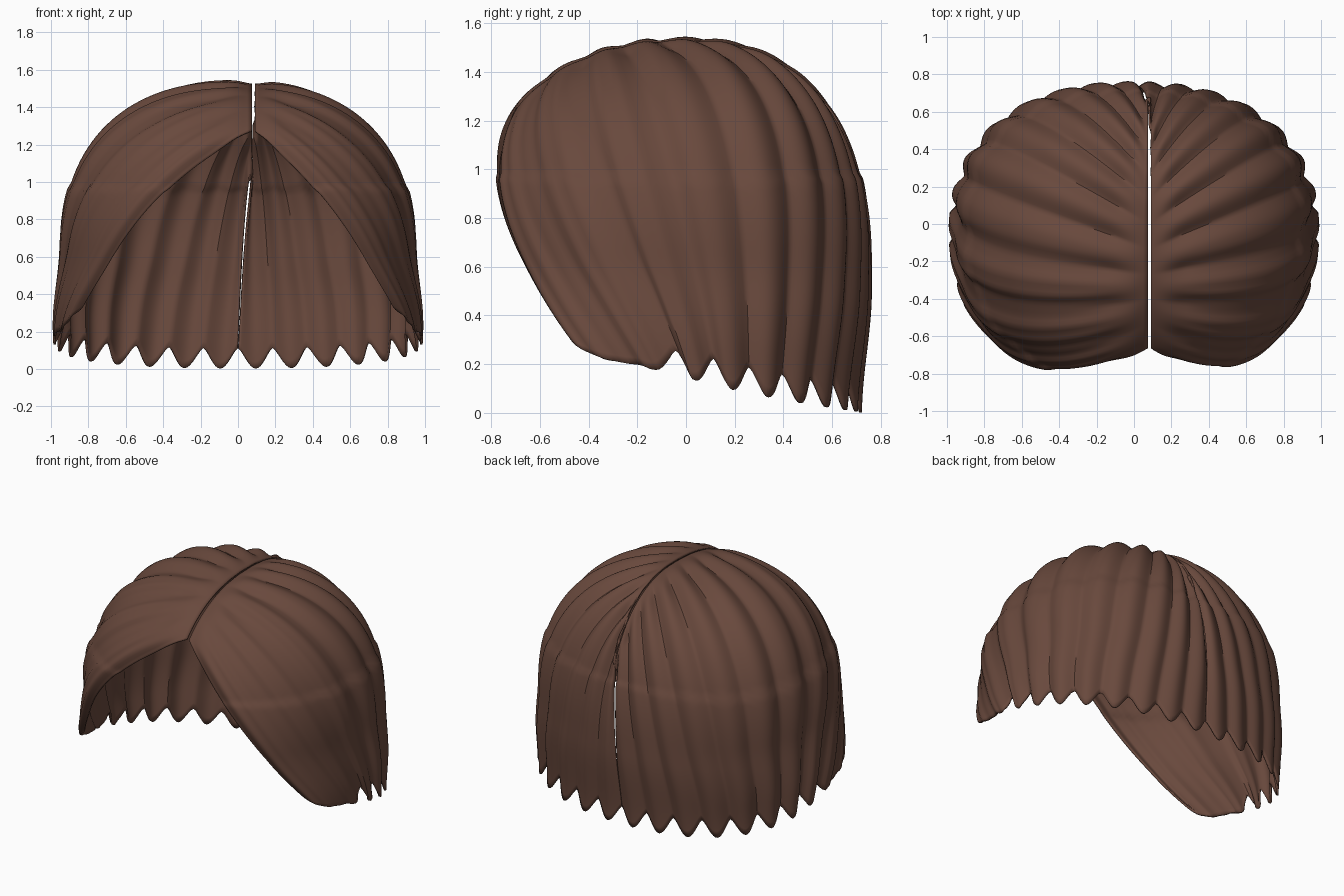
import bpy, bmesh, math
from mathutils import Vector

if "Cube" in bpy.data.objects:
    bpy.data.objects.remove(bpy.data.objects["Cube"])

A, B_BACK, B_FRONT, H, ZC = 0.942, 0.75, 0.89, 0.94, 0.6   # dome half sizes and waist height
N_XY, N_Z = 2.3, 2.4                                       # roundness exponents
LOCKS, PER_LOCK, STEPS = 10, 14, 60                        # locks per half and mesh density
PART_X = 0.082

brown = bpy.data.materials.new("brown hair")
brown.diffuse_color = (0.14, 0.066, 0.046, 1)
brown.use_nodes = True
brown.node_tree.nodes["Principled BSDF"].inputs["Base Color"].default_value = brown.diffuse_color


def smooth(e0, e1, v):
    k = min(1, max(0, (v - e0) / (e1 - e0)))
    return k * k * (3 - 2 * k)


def project(p):
    """Push a point onto the head shape: a dome above the waist, a straight skirt below."""
    b = B_BACK if p.y > 0 else B_FRONT
    rad = (abs(p.x) / A) ** N_XY + (abs(p.y) / b) ** N_XY
    if p.z <= ZC:
        s = rad ** (-1 / N_XY)
        return Vector((p.x * s, p.y * s, p.z))
    lo, hi = 0.1, 10.0
    for _ in range(32):
        s = (lo + hi) / 2
        f = rad * s ** N_XY + ((p.z - ZC) * s / H) ** N_Z
        lo, hi = (s, hi) if f < 1 else (lo, s)
    return Vector((p.x * lo, p.y * lo, ZC + (p.z - ZC) * lo))


def part_point(u, side):
    """Root of a lock on the parting line."""
    y = -0.675 + 1.355 * u
    b = B_BACK if y > 0 else B_FRONT
    z = ZC + H * (1 - (abs(y) / b) ** N_XY) ** (1 / N_Z)
    return Vector((PART_X + side * 0.008, y, z))


def hem_point(u, side, bump):
    """Tip of a lock on the scalloped lower edge."""
    th = math.radians(-26 + 116 * u - 7 * smooth(0.14, 0, u))
    z = 0.002 + 0.26 * (1 - u) ** 2.4 + 0.11 * smooth(0.1, 0.22, u) * (1 - bump)
    z += 0.07 * max(0, 1 - u / 0.09) ** 2
    b = B_BACK if th > 0 else B_FRONT
    return project(Vector((side * A * math.cos(th), b * math.sin(th), z)))


def hair_half(name, side):
    bm = bmesh.new()
    nu = LOCKS * PER_LOCK
    rows = []
    for i in range(nu + 1):
        u = i / nu
        wave = abs(math.sin(math.pi * LOCKS * u))
        bump = wave ** 1.3
        p0, p2 = part_point(u, side), hem_point(u, side, wave ** 1.4)
        # control point that makes the lock sweep outwards, then down
        k = 0.8 - 0.33 * smooth(0.45, 1, u)
        c = Vector((p0.x * (1 - k) + p2.x * k,
                    0.2 * p0.y + 0.8 * p2.y + 0.1 + 0.09 * math.sin(math.pi * u), p0.z * 0.88))
        if u > 0.9:
            c.x = c.x + (0.5 * p0.x - c.x) * smooth(0.9, 1, u)
        c = c.lerp(Vector((side * 0.66, -1.15, 1.04)), (1 - u) ** 4)
        row = []
        for j in range(STEPS + 1):
            t = j / STEPS
            q = project(p0 * (1 - t) ** 2 + c * 2 * t * (1 - t) + p2 * t * t)
            # rounded locks with soft valleys, calmer at the front lobe
            amp = 0.038 * smooth(0, 0.15, t) * (0.35 + 0.65 * smooth(0.05, 0.3, u))
            f = 1.006 - amp * (1 - bump)
            # finer strands on the front lobe
            f += 0.004 * math.cos(6 * math.pi * LOCKS * u) * smooth(0.05, 0.3, t) * smooth(0.4, 0.2, u)
            # dip at the parting, step at the brow line, tucked front edge and back tips
            f -= 0.02 * math.exp(-((q.x - PART_X) / 0.07) ** 2) * smooth(0.5, 1.0, q.z)
            f += 0.012 * smooth(0.99, 0.95, q.z)
            f -= 0.03 * (1 - smooth(0, 0.025, u)) * smooth(0, 0.2, t)
            if q.y > 0:
                f -= 0.07 * smooth(0.5, 0, q.z) * q.y
            flare = 1 + 0.034 * smooth(0.65, 0.25, q.z)
            q.x, q.y = (q.x * f * flare, q.y * f) if j else (q.x, q.y * f)
            if q.z > ZC:
                q.z = ZC + (q.z - ZC) * f
            row.append(bm.verts.new(q))
        rows.append(row)
    for r0, r1 in zip(rows, rows[1:]):
        for j in range(STEPS):
            quad = (r0[j], r0[j + 1], r1[j + 1], r1[j])
            bm.faces.new(quad if side > 0 else quad[::-1])
    bm.normal_update()
    mesh = bpy.data.meshes.new(name)
    bm.to_mesh(mesh)
    bm.free()
    ob = bpy.data.objects.new(name, mesh)
    bpy.context.collection.objects.link(ob)
    mesh.materials.append(brown)
    # thin wall, grown towards the inside
    sol = ob.modifiers.new("wall", 'SOLIDIFY')
    sol.thickness = 0.012
    sol.offset = -1
    bpy.ops.object.select_all(action='DESELECT')
    ob.select_set(True)
    bpy.context.view_layer.objects.active = ob
    bpy.ops.object.shade_smooth_by_angle(angle=math.radians(40))
    return ob


hair_half("hair_right_half", 1)
hair_half("hair_left_half", -1)
